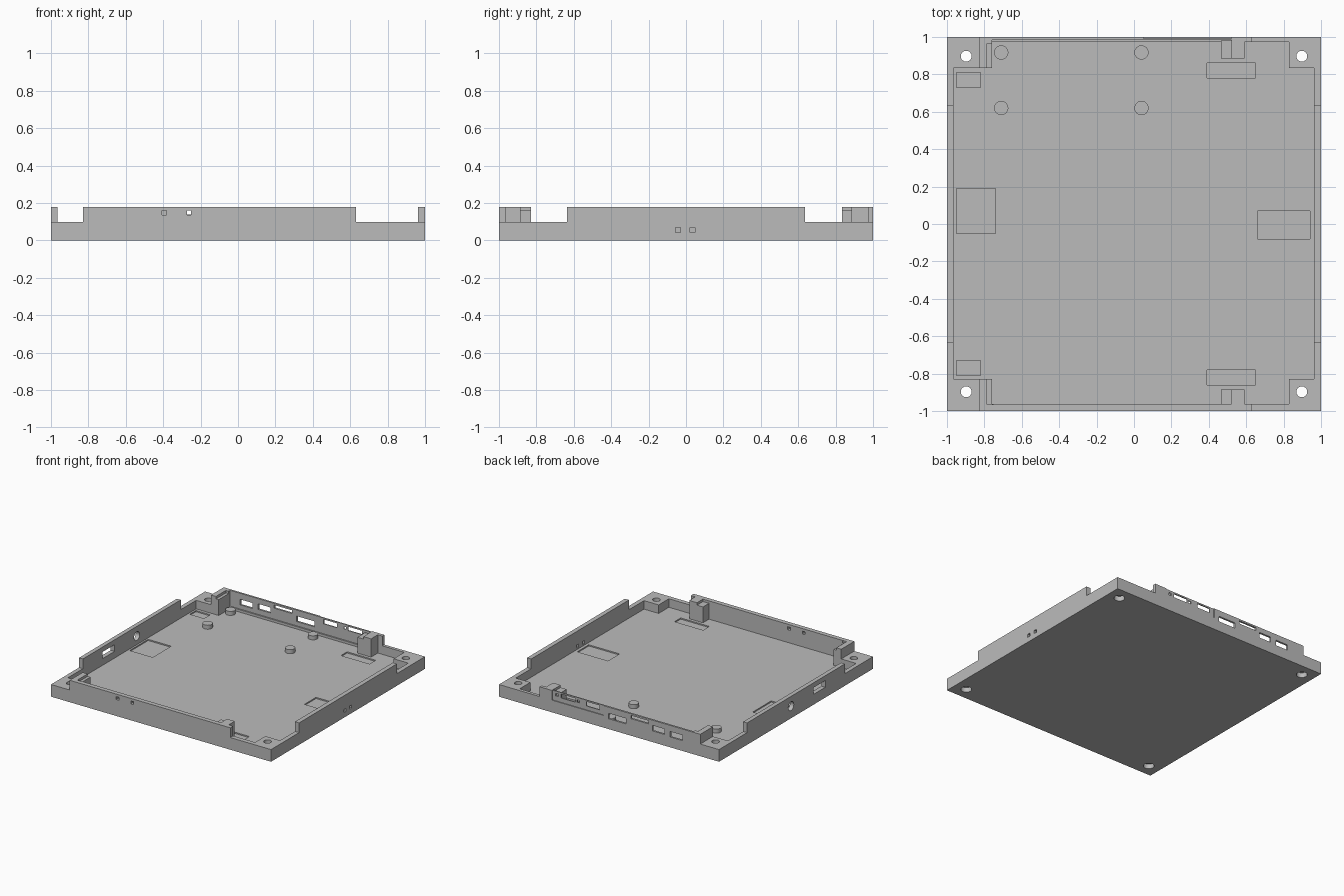
import bpy

if "Cube" in bpy.data.objects:
    bpy.data.objects.remove(bpy.data.objects["Cube"], do_unlink=True)

grey = bpy.data.materials.new("plain grey")
grey.use_nodes = True
colour = (0.5, 0.5, 0.5, 1)
grey.diffuse_color = colour
grey.node_tree.nodes["Principled BSDF"].inputs["Base Color"].default_value = colour

FLOOR, RIM, TOP = 0.03, 0.10, 0.18
ABOVE = 0.3


def box(name, x, y, z):
    """Box from (low, high) pairs."""
    bpy.ops.mesh.primitive_cube_add(size=1)
    ob = bpy.context.object
    ob.name = name
    pairs = (x, y, z)
    for v in ob.data.vertices:
        v.co = [min(p) if c < 0 else max(p) for p, c in zip(pairs, v.co)]
    ob.data.materials.append(grey)
    return ob


def cylinder(name, centre, radius, depth, turn=(0, 0, 0)):
    bpy.ops.mesh.primitive_cylinder_add(vertices=40, radius=radius, depth=depth,
                                        location=centre, rotation=turn)
    ob = bpy.context.object
    ob.name = name
    ob.data.materials.append(grey)
    return ob


def combine(target, tool, operation="DIFFERENCE"):
    mod = target.modifiers.new("combine", "BOOLEAN")
    mod.operation = operation
    mod.solver = "EXACT"
    mod.object = tool
    bpy.context.view_layer.objects.active = target
    bpy.ops.object.modifier_apply(modifier=mod.name)
    bpy.data.objects.remove(tool, do_unlink=True)


tray = box("tray", (-1, 1), (-1, 1), (0, TOP))


def cut(x, y, z):
    combine(tray, box("cutter", x, y, z))


# Cross-shaped cavity that leaves solid corners
cut((-0.965, 0.963), (-0.83, 0.835), (FLOOR, ABOVE))
cut((-0.76, 0.83), (-0.963, 0.973), (FLOOR, ABOVE))
# Thinner upper back wall, inside and outside
cut((-0.76, 0.52), (0.95, 0.984), (0.05, ABOVE))
cut((0.05, 0.52), (0.993, 1.1), (RIM, ABOVE))

for s in (-1, 1):
    # Lowered rim at the corners
    cut((-1.1, -0.83), (s * 0.635, s * 1.1), (RIM, ABOVE))
    cut((0.63, 1.1), (s * 0.635, s * 1.1), (RIM, ABOVE))
    # Step on the right-hand stops
    cut((-0.785, -0.75), (s * 0.8, s * 0.964), (0.16, ABOVE))
    # Shallow pockets beside the stops and clips
    cut((0.39, 0.65), (s * 0.78, s * 0.86), (FLOOR - 0.01, 0.06))
    cut((-0.95, -0.82), (s * 0.73, s * 0.81), (FLOOR - 0.01, 0.06))
    # Counterbored screw holes
    for t in (-1, 1):
        combine(tray, cylinder("cutter", (s * 0.897, t * 0.897, 0.1), 0.029, 0.4))
        combine(tray, cylinder("cutter", (s * 0.897, t * 0.897, 0), 0.041, 0.08))

# Shallow pockets by the side openings
cut((-0.95, -0.74), (-0.05, 0.19), (FLOOR - 0.01, 0.06))
cut((0.66, 0.94), (-0.08, 0.07), (FLOOR - 0.01, 0.04))

# Ports through the back wall: left, right, bottom, top
back_ports = [
    (-0.67, -0.555, 0.085, 0.13), (-0.505, -0.395, 0.092, 0.137),
    (-0.36, -0.2, 0.14, 0.166), (-0.155, 0.005, 0.085, 0.13),
    (0.09, 0.21, 0.132, 0.168), (0.273, 0.295, 0.14, 0.16),
    (0.31, 0.44, 0.136, 0.168), (0.465, 0.49, 0.14, 0.16),
]
for x0, x1, z0, z1 in back_ports:
    cut((x0, x1), (0.9, 1.1), (z0, z1))

# Small indicator holes in the front and the left side
for x in (-0.395, -0.262):
    cut((x - 0.012, x + 0.012), (-1.1, -0.9), (0.135, 0.159))
for y in (-0.042, 0.035):
    cut((0.9, 1.1), (y - 0.013, y + 0.013), (0.042, 0.068))

# Slot and round opening in the right side
cut((-1.1, -0.9), (-0.38, -0.225), (0.085, 0.14))
combine(tray, cylinder("cutter", (-1, 0.065, 0.1), 0.036, 0.3, (0, 1.5708, 0)))

# Stepped clips on the left end of the front and back walls
for s, label in ((-1, "front"), (1, "back")):
    clip = box(label + "_clip", (0.52, 0.59), (s * 0.885, s * 0.982), (FLOOR - 0.01, TOP))
    step = box("step", (0.465, 0.53), (s * 0.885, s * 0.982), (FLOOR - 0.01, 0.16))
    combine(clip, step, "UNION")
    combine(tray, clip, "UNION")

# Board standoffs
for x in (-0.71, 0.04):
    for y in (0.62, 0.917):
        post = cylinder("standoff", (x, y, 0.0415), 0.038, 0.043)
        bpy.ops.object.shade_smooth_by_angle()

bpy.ops.object.select_all(action="DESELECT")
tray.select_set(True)
bpy.context.view_layer.objects.active = tray
bpy.ops.object.shade_smooth_by_angle()
